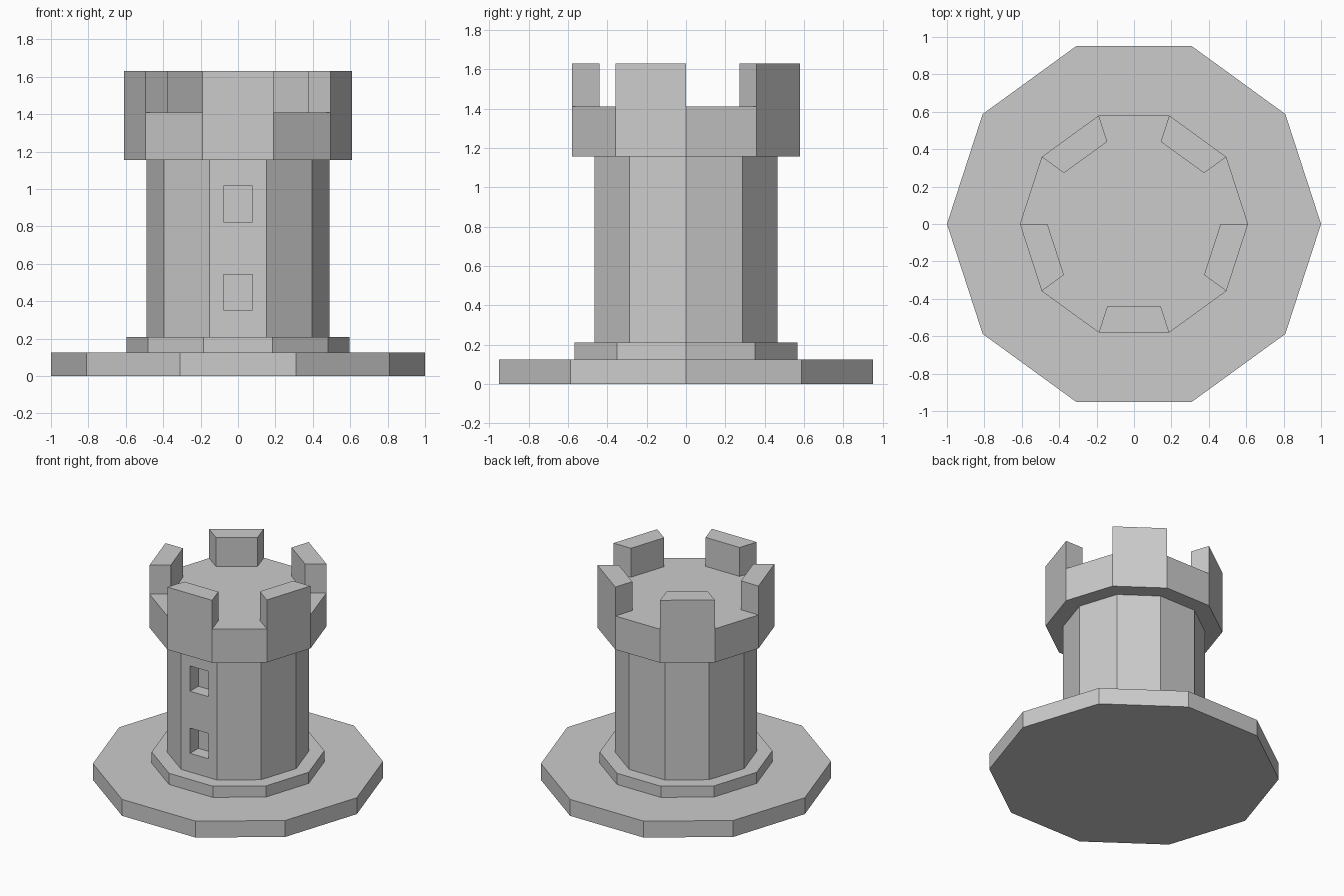
import bpy, bmesh
from math import cos, sin, tau

if "Cube" in bpy.data.objects:
    bpy.data.objects.remove(bpy.data.objects["Cube"])

SIDES = 10


def ring(bm, radius, z):
    return [bm.verts.new((radius * cos(tau * i / SIDES), radius * sin(tau * i / SIDES), z))
            for i in range(SIDES)]


def bridge(bm, a, b):
    return [bm.faces.new((a[i], a[(i + 1) % SIDES], b[(i + 1) % SIDES], b[i]))
            for i in range(SIDES)]


def finish(name, bm):
    bmesh.ops.recalc_face_normals(bm, faces=bm.faces[:])
    mesh = bpy.data.meshes.new(name)
    bm.to_mesh(mesh)
    bm.free()
    obj = bpy.data.objects.new(name, mesh)
    bpy.context.collection.objects.link(obj)
    return obj


def prism(name, radius, z0, z1):
    bm = bmesh.new()
    low, high = ring(bm, radius, z0), ring(bm, radius, z1)
    bridge(bm, low, high)
    bm.faces.new(low[::-1])
    bm.faces.new(high)
    return finish(name, bm)


# Ten-sided base, step and tower shaft
prism("base_plate", 1.0, 0.0, 0.125)
prism("plinth_step", 0.595, 0.125, 0.21)
shaft = prism("tower_shaft", 0.49, 0.21, 1.155)

# Crown with a battlement raised on every other side
bm = bmesh.new()
low, rim, inner = ring(bm, 0.61, 1.155), ring(bm, 0.61, 1.41), ring(bm, 0.463, 1.41)
bridge(bm, low, rim)
bm.faces.new(low[::-1])
bm.faces.new(inner)
walk = bridge(bm, rim, inner)
raised = bmesh.ops.extrude_discrete_faces(bm, faces=walk[1::2])["faces"]
for face in raised:
    bmesh.ops.translate(bm, verts=face.verts[:], vec=(0, 0, 0.22))
bmesh.ops.dissolve_limit(bm, angle_limit=0.01, verts=bm.verts[:], edges=bm.edges[:])
finish("battlement_crown", bm)

# Two window recesses in the front face
for i, z in enumerate((0.448, 0.92)):
    bm = bmesh.new()
    bmesh.ops.create_cube(bm, size=1)
    bmesh.ops.scale(bm, vec=(0.154, 0.2, 0.192), verts=bm.verts[:])
    bmesh.ops.translate(bm, vec=(0, -0.466, z), verts=bm.verts[:])
    cutter = finish(f"window_cutter_{i + 1}", bm)
    cutter.hide_render = True
    cutter.display_type = 'WIRE'
    cut = shaft.modifiers.new(f"window_{i + 1}", 'BOOLEAN')
    cut.operation = 'DIFFERENCE'
    cut.solver = 'EXACT'
    cut.object = cutter
